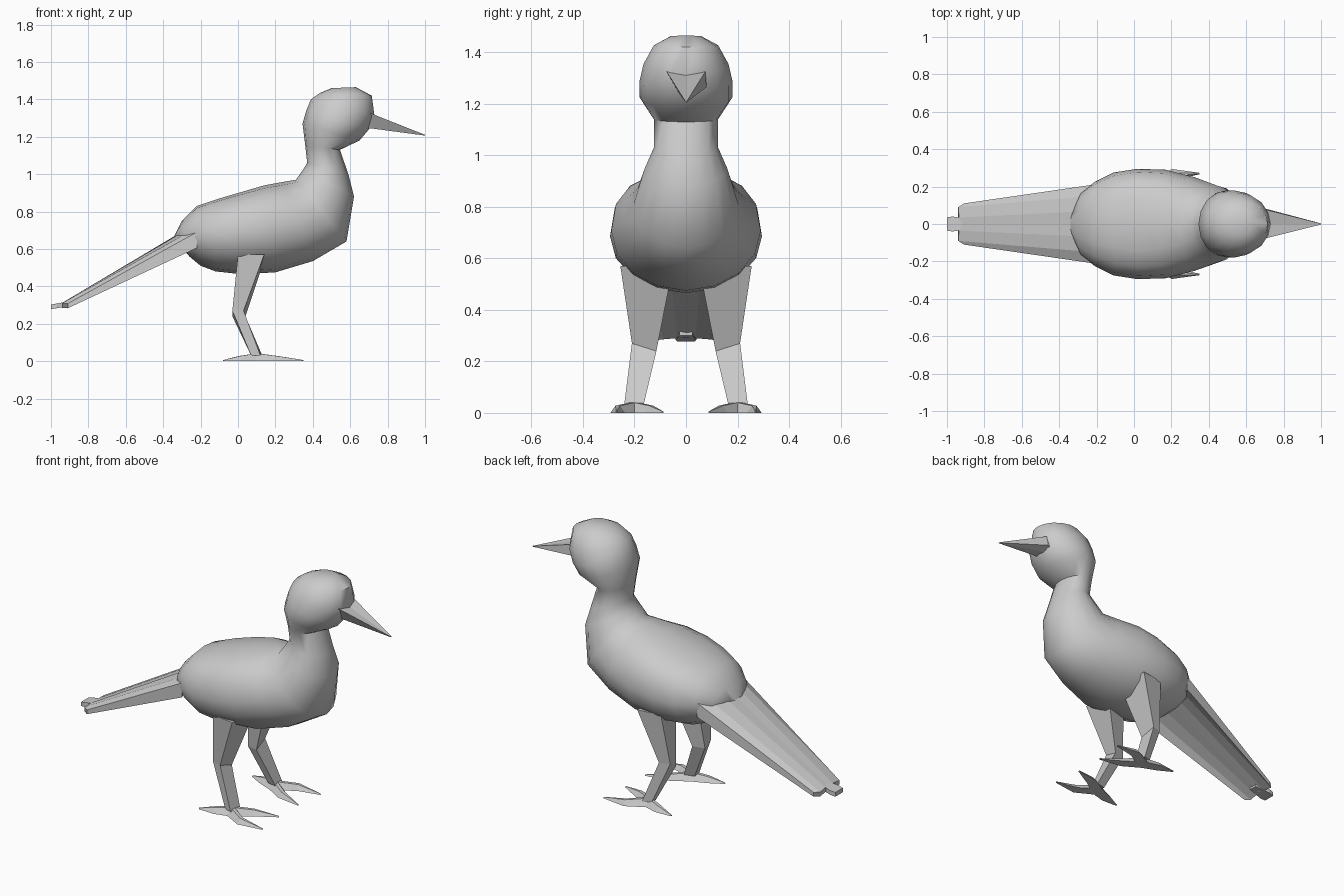
import bpy, bmesh
from math import cos, sin, tau

if "Cube" in bpy.data.objects:
    bpy.data.objects.remove(bpy.data.objects["Cube"])


def loft(name, rings, smooth=None, mirror=False):
    """Skin a list of equal-length point rings and cap both ends."""
    bm = bmesh.new()
    vs = [[bm.verts.new(p) for p in r] for r in rings]
    n = len(vs[0])
    for a, b in zip(vs, vs[1:]):
        for i in range(n):
            j = (i + 1) % n
            bm.faces.new((a[i], a[j], b[j], b[i]))
    bm.faces.new(vs[0])
    bm.faces.new(vs[-1])
    bmesh.ops.recalc_face_normals(bm, faces=bm.faces)
    me = bpy.data.meshes.new(name)
    bm.to_mesh(me)
    bm.free()
    ob = bpy.data.objects.new(name, me)
    bpy.context.collection.objects.link(ob)
    if mirror:
        ob.modifiers.new("mirror", 'MIRROR').use_axis = (False, True, False)
        ob.modifiers["mirror"].use_mirror_merge = False
    if smooth:
        bpy.ops.object.select_all(action='DESELECT')
        ob.select_set(True)
        bpy.context.view_layer.objects.active = ob
        bpy.ops.object.shade_smooth_by_angle(angle=smooth)
    return ob


def oval(top, bottom, w, n_top=2.0, sides=16):
    """Oval ring spanning two side-view points, with a fuller upper half."""
    pts = []
    for i in range(sides):
        c, s = cos(tau * i / sides), sin(tau * i / sides)
        e = 2 / (n_top if s > 0 else 2.0)
        y = w * abs(c) ** e * (1 if c > 0 else -1)
        t = 0.5 + 0.5 * abs(s) ** e * (1 if s > 0 else -1)
        pts.append((bottom[0] + (top[0] - bottom[0]) * t, y,
                    bottom[1] + (top[1] - bottom[1]) * t))
    return pts


# body, neck and head: back point, belly point, half width, fullness
sections = [
    ((-.34, .67), (-.31, .62), .07, 2), ((-.30, .75), (-.26, .56), .17, 2),
    ((-.22, .83), (-.20, .51), .225, 2.3), ((-.10, .87), (-.12, .48), .275, 2.5),
    ((.02, .905), (.02, .465), .295, 2.6), ((.14, .94), (.20, .475), .29, 2.4),
    ((.25, .96), (.40, .535), .25, 2.1), ((.31, .97), (.58, .64), .205, 2),
    ((.345, 1.02), (.62, .88), .16, 2), ((.37, 1.06), (.59, 1.0), .125, 2),
    ((.36, 1.15), (.545, 1.13), .125, 2), ((.345, 1.27), (.65, 1.18), .18, 2),
    ((.365, 1.34), (.70, 1.24), .18, 2), ((.39, 1.40), (.73, 1.31), .165, 2),
    ((.44, 1.435), (.715, 1.42), .125, 2), ((.50, 1.46), (.63, 1.465), .06, 2)]
loft("body", [oval(*s) for s in sections], smooth=0.9)

# beak
base = [(-.075, 1.325), (0, 1.318), (.075, 1.325), (.08, 1.265), (.03, 1.245), (-.03, 1.245)]
loft("beak", [[(.64, y * .9, z) for y, z in base],
              [(.71, y, z) for y, z in base],
              [(1.0, y * .04, 1.208 + (z - 1.28) * .05) for y, z in base]])


# tail fan: arched strip, thick at the root
def tail_row(xs, ys, z, arch, thick):
    w = max(ys)
    top = [(x, y, z + arch * (1 - (y / w) ** 2)) for x, y in zip(xs, ys)]
    return top + [(x, y, zz - thick) for x, y, zz in reversed(top)]


loft("tail", [
    tail_row([-.22] * 7, [-.21, -.15, -.07, 0, .07, .15, .21], .69, .05, .085),
    tail_row([-.91, -.94, -.935, -.92, -.935, -.94, -.91],
             [-.11, -.09, -.035, 0, .035, .09, .11], .308, .008, .025)])
loft("tail_middle_feather", [
    [(x, y, z) for y, z in ((-w, zt), (w, zt), (w, zt - .025), (-w, zt - .025))]
    for x, w, zt in ((-.88, .025, .325), (-.97, .04, .308), (-1.0, .035, .303))])


# legs: four-sided thigh and shank
def quad(x0, x1, y0, y1, z0, z1):
    ym = (y0 + y1) / 2
    return [(x0, ym - (y1 - y0) * .3, z0), (x1, y0, z0),
            (x1 - .01, y1, z1), (x0, y1 - .02, z1)]


loft("leg", [quad(0, .15, .05, .255, .57, .57),
             quad(-.03, .04, .115, .21, .24, .27),
             quad(.07, .13, .165, .24, .03, .03)], mirror=True)

# feet: tapered toes, bent at the middle
toes = {"outer_toe": ((.21, .265), (.35, .27)),
        "inner_toe": ((.20, .135), (.33, .09)),
        "back_toe": ((.01, .23), (-.08, .25))}
for name, path in toes.items():
    start = (.10, .20)
    rows = []
    for (x, y), w, h in zip((start,) + path, (.035, .03, .004), (.042, .028, .006)):
        dx, dy = path[1][0] - start[0], path[1][1] - start[1]
        d = (dx * dx + dy * dy) ** .5
        px, py = -dy / d * w, dx / d * w
        rows.append([(x + px, y + py, 0), (x - px, y - py, 0),
                     (x - px * .3, y - py * .3, h), (x + px * .3, y + py * .3, h)])
    loft(name, rows, mirror=True)
